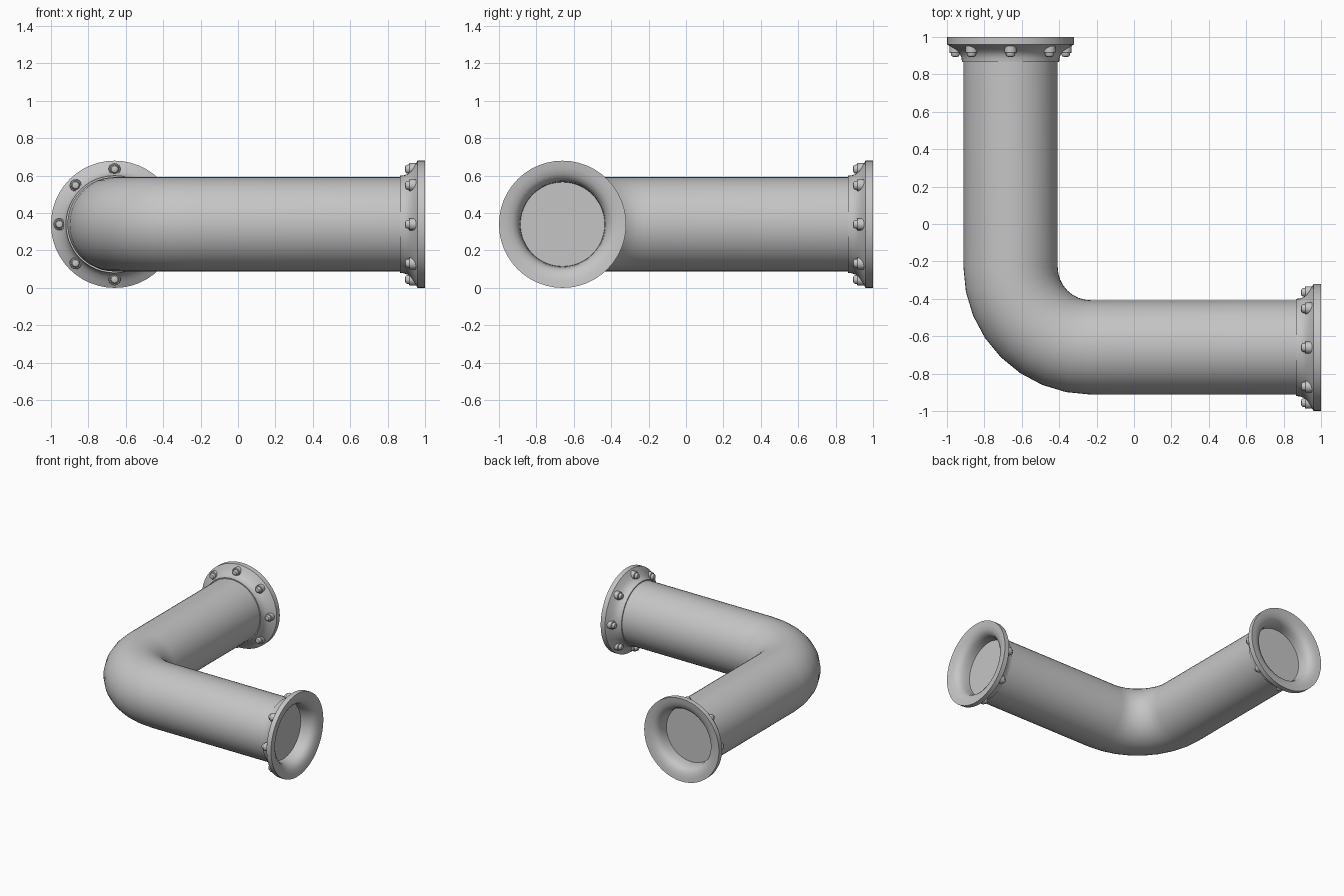
import bpy, bmesh, math
from mathutils import Matrix, Vector

cube = bpy.data.objects.get("Cube")
if cube:
    bpy.data.objects.remove(cube, do_unlink=True)

AXIS = -0.66        # centre line offset of both legs
HEIGHT = 0.34       # centre line height
PIPE_R = 0.252
CAP = 0.875         # where the pipe ends inside its flange
BEND = -0.23        # centre of the elbow arc
SEGS = 48
BOLTS = 8

steel = bpy.data.materials.new("grey_steel")
steel.use_nodes = True
GREY = (0.56, 0.56, 0.56, 1)
steel.diffuse_color = GREY
bsdf = steel.node_tree.nodes["Principled BSDF"]
bsdf.inputs["Base Color"].default_value = GREY
bsdf.inputs["Roughness"].default_value = 0.6


def ring(bm, matrix, radius, segs):
    """Circle around the local x axis."""
    turns = [math.tau * i / segs for i in range(segs)]
    return [bm.verts.new(matrix @ Vector((0, radius * math.cos(a), radius * math.sin(a))))
            for a in turns]


def bridge(bm, a, b):
    for i in range(len(a)):
        j = (i + 1) % len(a)
        bm.faces.new((a[i], a[j], b[j], b[i]))


def skin(rings_spec, name, segs, closed=False):
    """Join rings of (matrix, radius) into a capped tube or a closed band."""
    bm = bmesh.new()
    rings = [ring(bm, m, r, segs) for m, r in rings_spec]
    for a, b in zip(rings, rings[1:]):
        bridge(bm, a, b)
    if closed:
        bridge(bm, rings[-1], rings[0])
    else:
        bm.faces.new(rings[0])
        bm.faces.new(rings[-1])
    bmesh.ops.recalc_face_normals(bm, faces=bm.faces)
    mesh = bpy.data.meshes.new(name)
    bm.to_mesh(mesh)
    bm.free()
    mesh.materials.append(steel)
    obj = bpy.data.objects.new(name, mesh)
    bpy.context.collection.objects.link(obj)
    bpy.ops.object.select_all(action="DESELECT")
    obj.select_set(True)
    bpy.context.view_layer.objects.active = obj
    bpy.ops.object.shade_smooth_by_angle(angle=math.radians(35))
    return obj


def lathe(profile, name, segs, closed=False):
    return skin([(Matrix.Translation((x, 0, 0)), r) for x, r in profile], name, segs, closed)


# Bent pipe: back leg, elbow arc, side leg
def section(x, y, turn):
    return Matrix.Translation((x, y, HEIGHT)) @ Matrix.Rotation(turn, 4, "Z"), PIPE_R


path = [section(AXIS, CAP, math.pi / 2)]
STEPS = 8
for i in range(STEPS + 1):
    a = math.pi + math.pi / 2 * i / STEPS
    reach = BEND - AXIS
    path.append(section(BEND + reach * math.cos(a), BEND + reach * math.sin(a), a - math.pi / 2))
path.append(section(CAP, AXIS, math.pi))
skin(path, "bent_pipe", SEGS)

# Flange outline: collar, concave flare, rim, then the rounded mouth
flange_profile = [
    (0.867, 0.245), (0.867, 0.26), (0.887, 0.262), (0.907, 0.269), (0.926, 0.285),
    (0.944, 0.312), (0.96, 0.34), (1.0, 0.34), (0.996, 0.303), (0.987, 0.27),
    (0.97, 0.246), (0.945, 0.233), (0.91, 0.227), (0.87, 0.225),
]
# Bolt outline: round washer with a domed head
bolt_profile = [
    (0.96, 0.032), (0.918, 0.032), (0.914, 0.029), (0.914, 0.024),
    (0.903, 0.023), (0.896, 0.018), (0.893, 0.009),
]

ends = {
    "side": Matrix.Translation((0, AXIS, HEIGHT)),
    "back": Matrix.Translation((AXIS, 0, HEIGHT)) @ Matrix.Rotation(math.pi / 2, 4, "Z"),
}
for end, place in ends.items():
    lathe(flange_profile, end + "_flange", SEGS, closed=True).matrix_world = place
    for i in range(BOLTS):
        bolt = lathe(bolt_profile, f"{end}_bolt_{i + 1}", 16)
        spin = Matrix.Rotation(math.tau * i / BOLTS, 4, "X")
        bolt.matrix_world = place @ spin @ Matrix.Translation((0, 0, 0.295))
